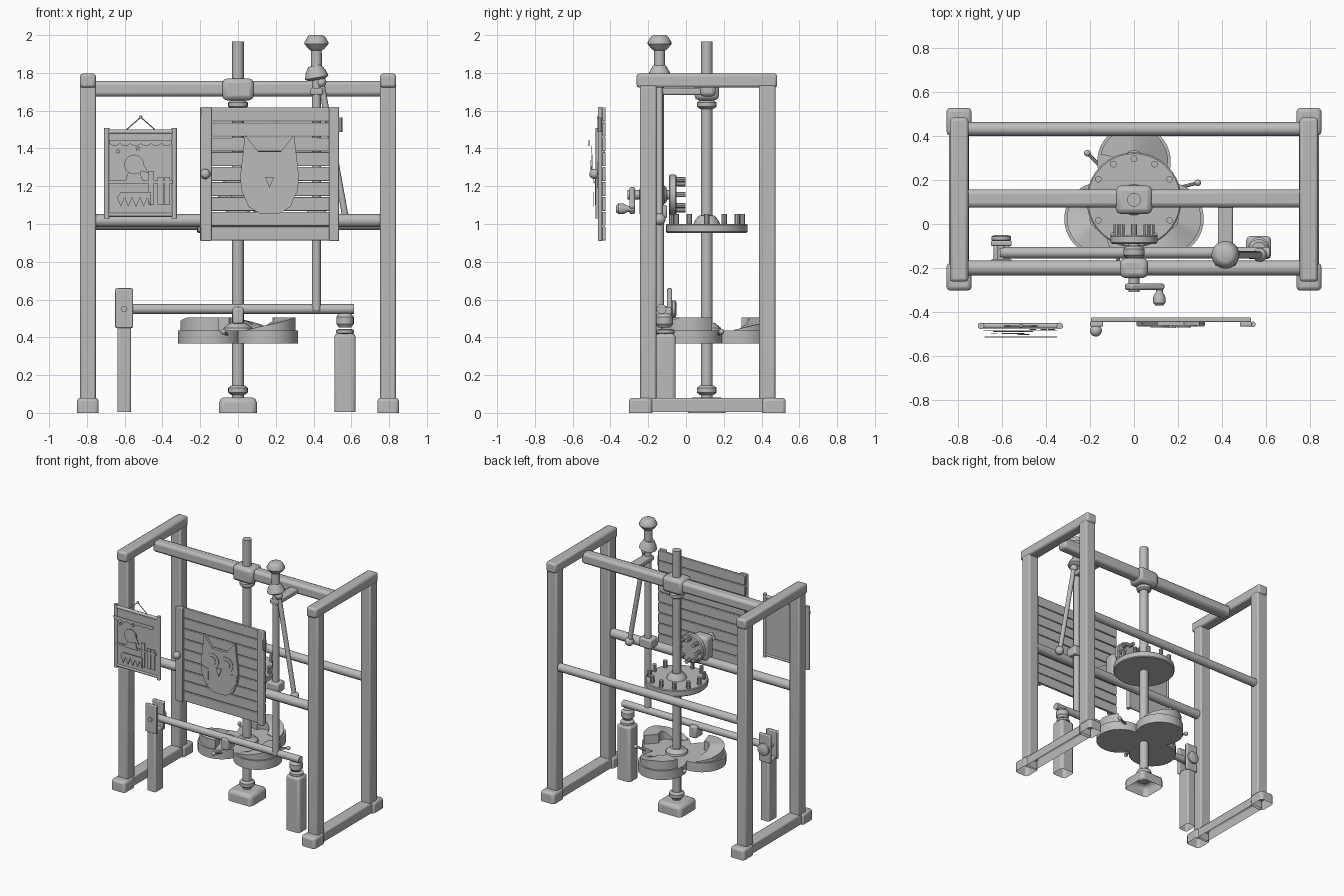
import bpy, bmesh, math
from mathutils import Vector

cube = bpy.data.objects.get("Cube")
if cube:
    bpy.data.objects.remove(cube)

grey = bpy.data.materials.new("plain grey")
grey.use_nodes = True
grey.diffuse_color = (0.5, 0.5, 0.5, 1)
grey.node_tree.nodes["Principled BSDF"].inputs["Base Color"].default_value = (0.5, 0.5, 0.5, 1)


def finish(name, bm, bevel=0.0):
    bmesh.ops.recalc_face_normals(bm, faces=bm.faces)
    mesh = bpy.data.meshes.new(name)
    bm.to_mesh(mesh)
    bm.free()
    obj = bpy.data.objects.new(name, mesh)
    bpy.context.collection.objects.link(obj)
    mesh.materials.append(grey)
    if bevel:
        mod = obj.modifiers.new("Bevel", "BEVEL")
        mod.width, mod.segments, mod.limit_method = bevel, 2, "ANGLE"
    bpy.ops.object.select_all(action="DESELECT")
    bpy.context.view_layer.objects.active = obj
    obj.select_set(True)
    bpy.ops.object.shade_smooth_by_angle(angle=math.radians(35))
    return obj


def box(name, x, y, z, bevel=0.012, hollow=False):
    """Block from (low, high) pairs, optionally open underneath."""
    bm = bmesh.new()
    bmesh.ops.create_cube(bm, size=1)
    for v in bm.verts:
        v.co = [sum(r) / 2 + c * (r[1] - r[0]) for r, c in zip((x, y, z), v.co)]
    if hollow:
        bm.normal_update()
        bmesh.ops.delete(bm, geom=[f for f in bm.faces if f.normal.z < -0.9], context="FACES")
    return finish(name, bm, bevel)


def lathe(name, start, axis, profile, sides=20):
    """Turned part: profile holds (radius, distance along axis)."""
    bm = bmesh.new()
    turn = Vector((0, 0, 1)).rotation_difference(Vector(axis))
    rings = []
    for r, d in profile:
        rings.append([bm.verts.new(Vector(start) + turn @ Vector((
            r * math.cos(math.tau * i / sides), r * math.sin(math.tau * i / sides), d))) for i in range(sides)])
    for a, b in zip(rings, rings[1:]):
        for i in range(sides):
            j = (i + 1) % sides
            bm.faces.new((a[i], a[j], b[j], b[i]))
    bm.faces.new(rings[0])
    bm.faces.new(rings[-1])
    return finish(name, bm)


def rod(name, a, b, r, sides=16):
    d = Vector(b) - Vector(a)
    return lathe(name, a, d, [(r, 0), (r, d.length)], sides)


def collar(name, start, axis, r, h):
    return lathe(name, start, axis, [(r * .7, 0), (r, h * .25), (r, h * .75), (r * .7, h)])


def ball(name, c, r):
    steps = [math.pi * (i + .3) / 8.6 for i in range(9)]
    return lathe(name, c, (0, 0, 1), [(r * math.sin(t), -r * math.cos(t)) for t in steps])


def plate(name, points, y, depth=0.006):
    """Thin cut-out facing the front."""
    bm = bmesh.new()
    face = bm.faces.new([bm.verts.new((x, y, z)) for x, z in points])
    out = bmesh.ops.extrude_face_region(bm, geom=[face])
    for v in out["geom"]:
        if isinstance(v, bmesh.types.BMVert):
            v.co.y += depth
    return finish(name, bm)


def disc(x, z, r, n=24, squash=1):
    return [(x + r * math.cos(math.tau * i / n), z + r * squash * math.sin(math.tau * i / n)) for i in range(n)]


# Side frames
for side, s in (("right", -1), ("left", 1)):
    x = 0.795 * s
    for end, y in (("front", -0.2), ("back", 0.43)):
        box(f"{side}_{end}_post", (x - .042, x + .042), (y - .043, y + .043), (.06, 1.74), .01)
    for end, y in (("front", -0.24), ("back", 0.465)):
        box(f"{side}_{end}_foot", (x - .057, x + .057), (y - .063, y + .063), (0, .08), .018, True)
    box(f"{side}_base_rail", (x - .045, x + .045), (-.2, .42), (.005, .078), .01, True)
    box(f"{side}_top_rail", (x - .042, x + .042), (-.262, .483), (1.722, 1.796), .014)

# Cross rails
box("top_beam", (-.77, .77), (.075, .157), (1.675, 1.757), .02)
rod("front_rail", (-.77, -.2, 1.018), (.77, -.2, 1.018), .034)
rod("back_rail", (-.77, .432, 1.0), (.77, .432, 1.0), .031)

# Main shaft with bearings
UP = (0, 0, 1)
CY = 0.11
rod("main_shaft", (0, CY, .05), (0, CY, 1.967), .031)
box("shaft_foot", (-.1, .1), (CY - .1, CY + .1), (0, .082), .026, True)
box("shaft_bearing", (-.083, .083), (CY - .065, CY + .065), (1.655, 1.77), .024)
collar("lower_collar", (0, CY, .095), UP, .052, .05)
collar("upper_collar", (0, CY, 1.61), UP, .052, .045)

# Horizontal peg wheel
lathe("peg_wheel", (0, CY, .953), UP, [(.21, 0), (.216, .006), (.216, .042), (.21, .047)], 40)
lathe("peg_wheel_hub", (0, CY, 1.0), UP, [(.07, 0), (.062, .02), (.04, .045)])
for i in range(12):
    a = math.tau * i / 12
    p = (.187 * math.cos(a), CY + .187 * math.sin(a))
    rod("wheel_peg", (*p, .99), (*p, 1.052), .015, 10)

# Crank wheel, axle and handle
CZ = 1.155
BACK = (0, 1, 0)
lathe("crank_wheel", (0, -.09, CZ), BACK, [(.1, 0), (.107, .006), (.107, .034), (.1, .04)], 32)
for i in range(8):
    a = math.tau * i / 8
    p = (.08 * math.cos(a), CZ + .08 * math.sin(a))
    rod("crank_peg", (p[0], -.06, p[1]), (p[0], -.002, p[1]), .014, 10)
rod("crank_axle", (0, -.31, CZ), (0, -.05, CZ), .024)
box("crank_bearing", (-.063, .063), (-.245, -.155), (1.03, 1.21), .022)
collar("crank_collar", (0, -.155, CZ), BACK, .048, .055)
arm = box("crank_arm", (-.035, .15), (-.3, -.27), (-.03, .03), .01)
arm.rotation_euler.y = math.radians(33)
arm.location.z = CZ
lathe("crank_handle", (.115, -.37, 1.08), BACK, [(.018, 0), (.028, .012), (.028, .04), (.016, .06), (.016, .09)])

# Three-lobed cam
lobes = [math.radians(90 + 120 * k) for k in range(3)]
bm = bmesh.new()
low, high = [], []
for i in range(120):
    a = math.tau * i / 120
    rad = max(.173 * math.cos(a - b) + math.sqrt(max(0, .167 ** 2 - (.173 * math.sin(a - b)) ** 2))
              for b in lobes if math.cos(a - b) > .49)
    for ring, z in ((low, .368), (high, .437)):
        ring.append(bm.verts.new((rad * math.cos(a), CY + rad * math.sin(a), z)))
for i in range(120):
    j = (i + 1) % 120
    bm.faces.new((low[i], low[j], high[j], high[i]))
bm.faces.new(low)
bm.faces.new(high)
finish("cam", bm)
lathe("cam_hub", (0, CY, .43), UP, [(.08, 0), (.075, .02), (.045, .045)])

# Rising ramp on each lobe
for b in lobes:
    cx, cy = .173 * math.cos(b), CY + .173 * math.sin(b)
    bm = bmesh.new()
    rows = []
    for i in range(19):
        a = b - 1.75 + 3.1 * i / 18
        z = .44 + .064 * min(1, i / 11)
        rows.append([bm.verts.new((cx + r * math.cos(a), cy + r * math.sin(a), h))
                     for r, h in ((.05, .43), (.155, .43), (.155, z), (.05, z))])
    for p, q in zip(rows, rows[1:]):
        for i in range(4):
            j = (i + 1) % 4
            bm.faces.new((p[i], p[j], q[j], q[i]))
    bm.faces.new(rows[0])
    bm.faces.new(rows[-1])
    finish("cam_ramp", bm)
for k in range(3):
    a = math.radians(15 + 120 * k)
    c, s = math.cos(a), math.sin(a)
    rod("cam_pin", (.2 * c, CY + .2 * s, .41), (.295 * c, CY + .295 * s, .43), .008, 8)
    ball("cam_pin_head", (.3 * c, CY + .3 * s, .43), .015)

# Pivoting lever and its two stands
LY = -.13
rod("lever", (-.61, LY, .55), (.615, LY, .55), .026)
box("lever_follower", (-.03, .03), (-.165, -.075), (.47, .56), .012)
box("fork_stand", (-.638, -.566), (-.18, -.08), (.005, .47), .01, True)
for y in (-.185, -.1):
    box("fork_plate", (-.65, -.556), (y, y + .025), (.45, .66), .006)
rod("fork_pin", (-.603, -.195, .55), (-.603, -.055, .55), .017)
collar("fork_nut", (-.603, -.08, .55), BACK, .045, .03)
box("rest_stand", (.51, .623), (-.16, -.055), (.005, .42), .018, True)
collar("rest_neck", (.567, -.108, .415), UP, .048, .03)
collar("rest_cup", (.567, -.115, .452), UP, .046, .075)

# Push rod with finial, guide and bracing
PX, PY = .415, -.14
rod("push_rod", (PX, PY, .54), (PX, PY, 1.8), .024)
lathe("finial_stem", (PX, PY, 1.8), UP, [(.03, 0), (.028, .13)])
lathe("finial_cap", (PX, PY, 1.918), UP, [(.03, 0), (.045, .012), (.063, .035), (.063, .045), (.045, .075), (.032, .082)])
skirt = lathe("finial_skirt", (0, 0, -.04), UP, [(.045, 0), (.063, .012), (.055, .04), (.035, .075)])
skirt.location = (PX - .003, PY, 1.803)
skirt.rotation_euler.y = math.radians(-10)
box("rod_bracket", (PX - .034, PX + .034), (-.165, .085), (1.683, 1.72), .008)
box("rod_guide", (PX - .05, PX + .05), (-.19, -.1), (1.03, 1.1), .01)
rod("brace_arm", (.44, PY, 1.75), (.57, PY, 1.03), .017)
ball("brace_end", (.572, PY, 1.025), .032)
ball("brace_top", (.44, PY, 1.75), .028)

# Slatted door
for i in range(9):
    z = .912 + i * .0788
    box("door_slat", (-.195, .532), (-.445, -.425), (z, z + .074), .004)
for name, x in (("door_latch_stile", (-.2, -.14)), ("door_hinge_stile", (.482, .536))):
    box(name, x, (-.466, -.444), (.91, 1.62), .005)
ball("door_knob", (-.173, -.485, 1.265), .027)
rod("door_hinge", (.54, -.456, 1.487), (.54, -.456, 1.563), .013, 10)

# Owl cut-out
OX = .167
half = [(.06, 1.384), (.13, 1.472), (.155, 1.255), (.15, 1.18), (.11, 1.09), (.05, 1.055)]
plate("owl_body", [(OX - x, z) for x, z in half] + [(OX + x, z) for x, z in reversed(half)], -.461, .016)
for s in (-1, 1):
    plate("owl_eye_ring", disc(OX + s * .06, 1.292, .056), -.466)
    plate("owl_eye", disc(OX + s * .06, 1.292, .033), -.471)
    plate("owl_wing", [(OX + s * x, z) for x, z in ((.15, 1.24), (.09, 1.22), (.095, 1.1), (.14, 1.17))], -.465)
plate("owl_beak", [(OX - .024, 1.25), (OX + .024, 1.25), (OX, 1.19)], -.472)

# Hanging picture
box("picture_panel", (-.69, -.342), (-.47, -.455), (1.04, 1.495), .003)
for x in (-.695, -.337):
    rod("picture_side", (x, -.463, 1.03), (x, -.463, 1.508), .015, 12)
for z in (1.05, 1.488):
    rod("picture_edge", (-.69, -.463, z), (-.342, -.463, z), .012, 12)
for x in (-.59, -.44):
    rod("picture_string", (x, -.463, 1.5), (-.515, -.463, 1.565), .003, 6)
ball("picture_nail", (-.515, -.463, 1.567), .009)
scallops = [(-.68 + .33 * i / 36, 1.425 - .012 * abs(math.sin(math.pi * i / 6))) for i in range(37)]
plate("picture_curtain", scallops + [(-.35, 1.445), (-.68, 1.445)], -.515, .003)
plate("picture_table", [(-.685, 1.215), (-.347, 1.215), (-.347, 1.23), (-.685, 1.23)], -.485, .004)
plate("picture_bird_head", disc(-.55, 1.315, .052), -.5, .004)
plate("picture_bird_beak", [(-.51, 1.34), (-.475, 1.27), (-.53, 1.285)], -.505, .004)
plate("picture_bird_body", [(-.6, 1.215), (-.5, 1.215), (-.52, 1.28), (-.58, 1.28)], -.49, .004)
plate("picture_grass", [(-.64 + .02 * i, 1.09 if i % 2 else 1.14) for i in range(10)] + [(-.46, 1.17), (-.62, 1.17)], -.49, .004)
for x, top in ((-.46, 1.28), (-.41, 1.25), (-.375, 1.25)):
    plate("picture_jar", [(x - .015, 1.1), (x + .015, 1.1), (x + .015, top), (x - .015, top)], -.482, .004)
for x, z in ((-.635, 1.385), (-.53, 1.4)):
    star = [(x + r * math.sin(i * math.pi / 5), z + r * math.cos(i * math.pi / 5))
            for i in range(10) for r in [.007 if i % 2 else .016]]
    plate("picture_star", star, -.5, .003)
